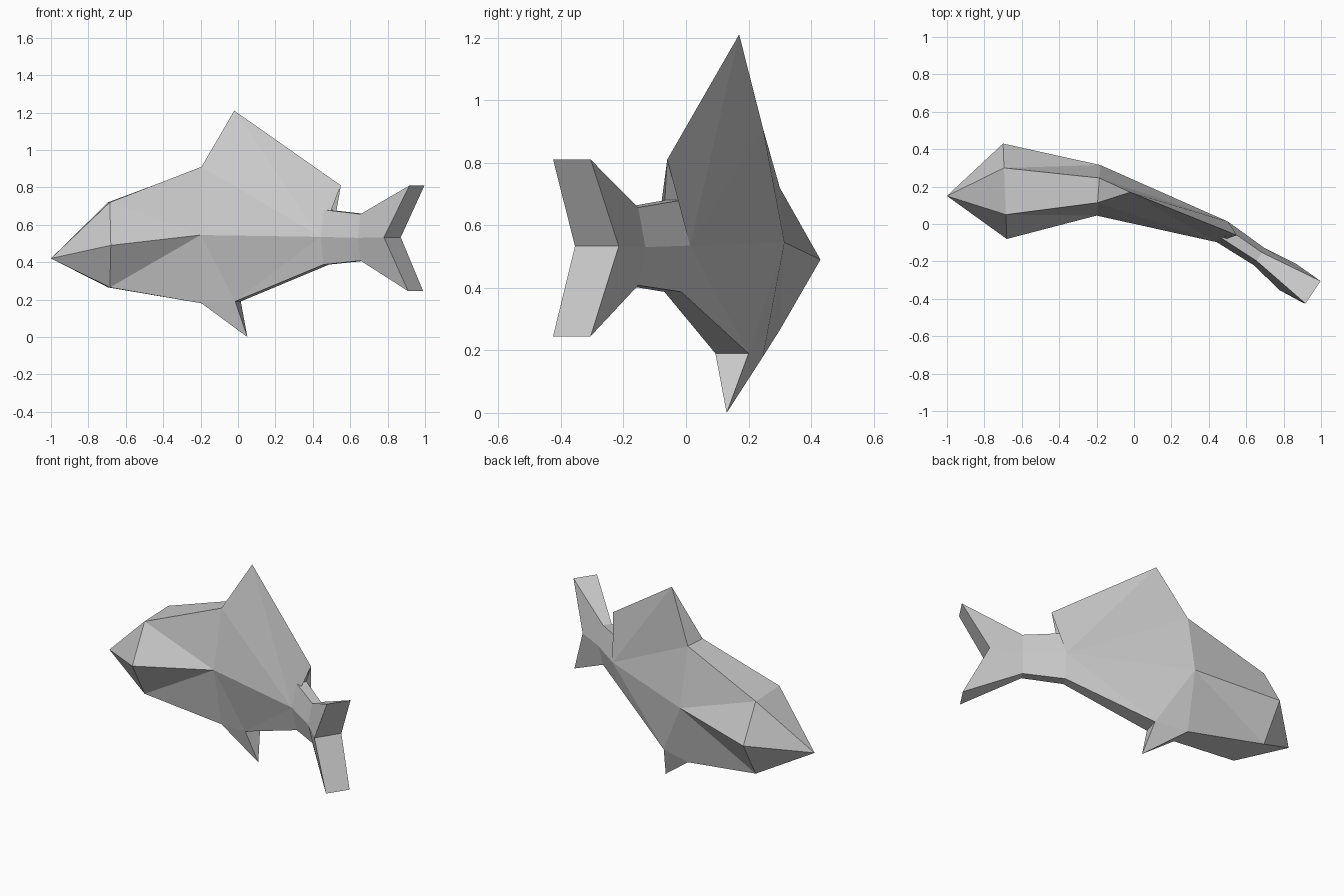
import bpy
import bmesh

cube = bpy.data.objects.get("Cube")
if cube:
    bpy.data.objects.remove(cube, do_unlink=True)

# One plain grey for the whole fish
GREY = (0.6, 0.6, 0.6, 1)
mat = bpy.data.materials.new("fish_grey")
mat.use_nodes = True
mat.diffuse_color = GREY
mat.node_tree.nodes["Principled BSDF"].inputs["Base Color"].default_value = GREY

bm = bmesh.new()


def point(x, y, z):
    """A single point on the spine, shared by both flanks."""
    v = bm.verts.new((x, y, z))
    return {-1: v, 1: v}


def pair(x, y, z, dx, dy):
    """A point on each flank, either side of the bent spine."""
    return {s: bm.verts.new((x + s * dx, y + s * dy, z)) for s in (-1, 1)}


def section(x, y, dx, dy, low, middle, high):
    """Six-sided body section: wide at the middle, half as wide at the rims."""
    rim_x, rim_y = dx * 0.49, dy * 0.49
    return (pair(x, y, high, rim_x, rim_y),
            pair(x, y, middle, dx, dy),
            pair(x, y, low, rim_x, rim_y))


def face(verts):
    unique = list(dict.fromkeys(verts))
    if len(unique) > 2:
        bm.faces.new(unique)


def flank(*corners):
    """The same face on both flanks."""
    for side in (-1, 1):
        face([c[side] for c in corners])


def fan(centre, *outline):
    """Triangles on both flanks, spreading from one point."""
    for a, b in zip(outline, outline[1:]):
        flank(centre, a, b)


# Sections from the cheeks to the tail root
nose = point(-1, 0.15, 0.42)
cheek_top, cheek, cheek_low = section(-0.69, 0.175, -0.01, 0.255, 0.265, 0.49, 0.72)
chest_top, chest, chest_low = section(-0.19, 0.18, 0.01, 0.135, 0.18, 0.545, 0.91)
rear_top, rear, rear_low = section(0.472, -0.042, 0.03, 0.055, 0.387, 0.535, 0.68)
root_top, root, root_low = section(0.67, -0.175, 0.03, 0.045, 0.408, 0.53, 0.657)

# Back fin, belly fin and forked tail points
peak = point(-0.02, 0.17, 1.21)
fin_end = point(0.55, -0.06, 0.81)
belly = pair(0, 0.147, 0.19, 0.015, 0.053)
belly_tip = point(0.05, 0.13, 0)
fork = pair(0.825, -0.285, 0.533, 0.045, 0.07)
tail_top = pair(0.957, -0.365, 0.81, 0.04, 0.06)
tail_low = pair(0.95, -0.365, 0.245, 0.04, 0.06)

# Head
fan(nose, cheek_top, cheek, cheek_low)

# Shoulders and chest
fan(chest, chest_top, cheek_top, cheek, cheek_low, chest_low, belly, rear)

# Back fin flowing into the rear body
fan(rear, chest, chest_top, peak, fin_end, rear_top)
flank(belly, rear, rear_low)

# Belly fin
flank(chest_low, belly, belly_tip)

# Tail root and tail
flank(rear, rear_top, root_top, root)
flank(rear, root, root_low, rear_low)
flank(root, root_top, tail_top, fork)
flank(root, fork, tail_low, root_low)

# Narrow strip round the outline joining both flanks
rim = [nose, cheek_top, chest_top, peak, fin_end, rear_top, root_top, tail_top,
       fork, tail_low, root_low, rear_low, belly, belly_tip, chest_low, cheek_low]
for a, b in zip(rim, rim[1:] + rim[:1]):
    face([a[-1], b[-1], b[1], a[1]])

bmesh.ops.recalc_face_normals(bm, faces=bm.faces[:])
mesh = bpy.data.meshes.new("fish_body")
bm.to_mesh(mesh)
bm.free()
mesh.materials.append(mat)
fish = bpy.data.objects.new("fish_body", mesh)
bpy.context.collection.objects.link(fish)
